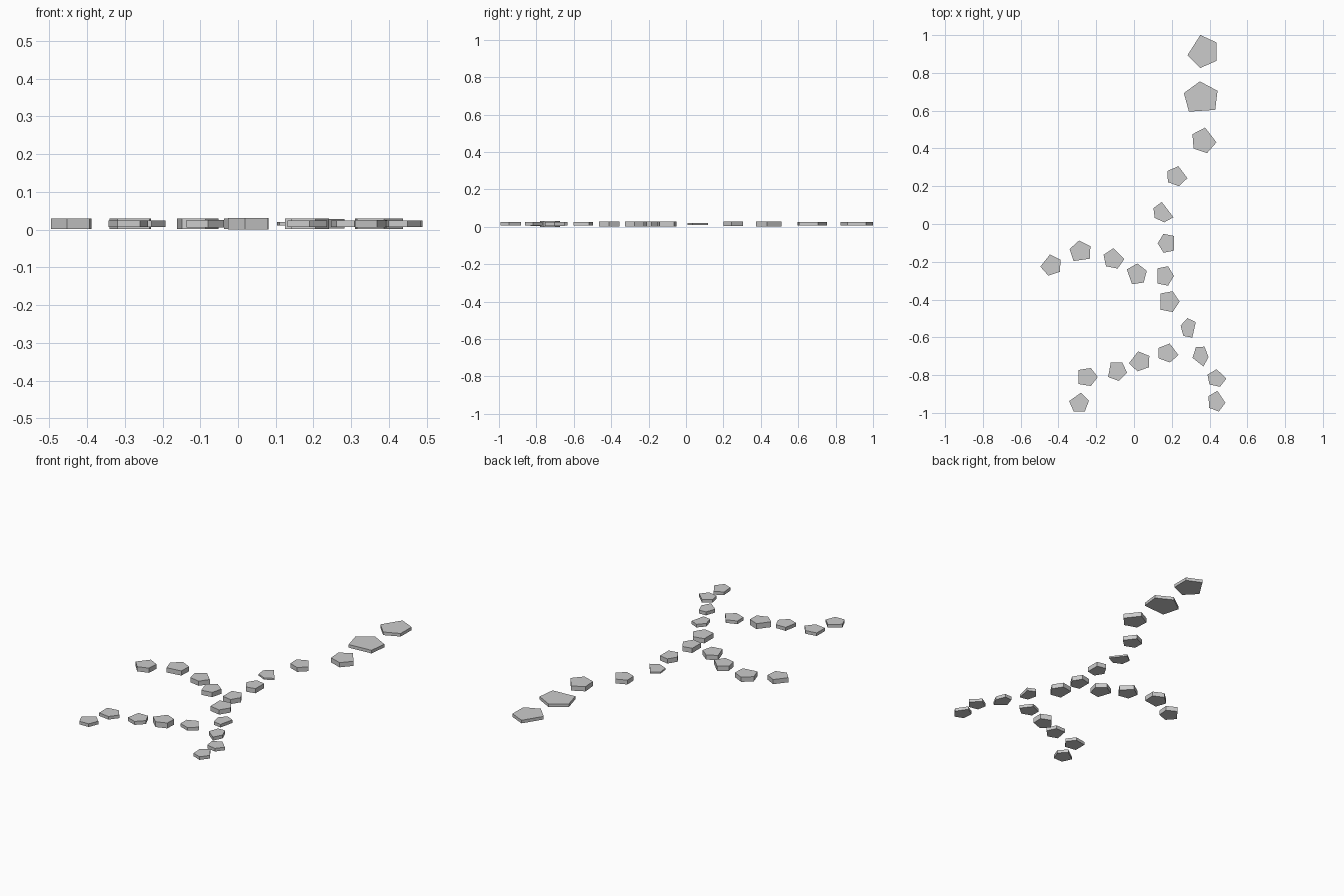
import bpy, bmesh
from math import radians, cos, sin

if "Cube" in bpy.data.objects:
    bpy.data.objects.remove(bpy.data.objects["Cube"])

MID_Z = 0.0155  # all stones share one mid height


def stone(name, x, y, w, d, facing, h, gap=92):
    """Irregular five-sided slab; its widest side points along `facing` degrees."""
    angles = [radians(facing + gap / 2 + k * (360 - gap) / 4) for k in range(5)]
    pts = [(cos(a), sin(a)) for a in angles]
    x0, x1 = min(p[0] for p in pts), max(p[0] for p in pts)
    y0, y1 = min(p[1] for p in pts), max(p[1] for p in pts)
    bm = bmesh.new()
    ring = [bm.verts.new((((px - x0) / (x1 - x0) - 0.5) * w,
                          ((py - y0) / (y1 - y0) - 0.5) * d, -h / 2)) for px, py in pts]
    base = bm.faces.new(ring)
    top = bmesh.ops.extrude_face_region(bm, geom=[base])
    bmesh.ops.translate(bm, vec=(0, 0, h),
                        verts=[v for v in top["geom"] if isinstance(v, bmesh.types.BMVert)])
    # keep the underside closed
    if not any(all(v.co.z < 0 for v in f.verts) for f in bm.faces):
        bm.faces.new([v for v in ring if v.is_valid])
    bmesh.ops.recalc_face_normals(bm, faces=bm.faces)
    mesh = bpy.data.meshes.new(name)
    bm.to_mesh(mesh)
    bm.free()
    obj = bpy.data.objects.new(name, mesh)
    obj.location = (x, y, MID_Z)
    bpy.context.collection.objects.link(obj)


# Per stone: x, y, width, depth, facing, thickness (and optional gap)
trails = {
    # long trail from back to front
    "main_path_stone": [
        (.360, .913, .153, .175, 146, .018), (.353, .675, .178, .160, -86, .018),
        (.373, .443, .127, .135, 38, .027), (.230, .253, .105, .106, 35, .025),
        (.156, .063, .106, .108, 35, .010, 132), (.168, -.102, .085, .100, 0, .027),
        (.168, -.275, .087, .103, 180, .027), (.191, -.411, .100, .110, 180, .027),
        (.287, -.550, .080, .103, -15, .018, 104), (.352, -.702, .085, .105, -120, .020, 104),
        (.439, -.815, .100, .093, 44, .018), (.439, -.938, .090, .110, 38, .018)],
    # middle branch to the left
    "middle_branch_stone": [
        (.015, -.264, .105, .110, -161, .027), (-.106, -.182, .110, .108, 45, .027),
        (-.286, -.142, .110, .108, -82, .027), (-.442, -.217, .108, .112, 142, .027)],
    # front branch to the left
    "front_branch_stone": [
        (.183, -.683, .105, .100, 34, .018), (.027, -.727, .108, .106, 145, .031),
        (-.087, -.782, .100, .098, 170, .020), (-.243, -.810, .103, .095, 180, .018),
        (-.291, -.943, .105, .100, 125, .018)],
}
for name, stones in trails.items():
    for i, params in enumerate(stones, 1):
        stone(f"{name}_{i}", *params)
